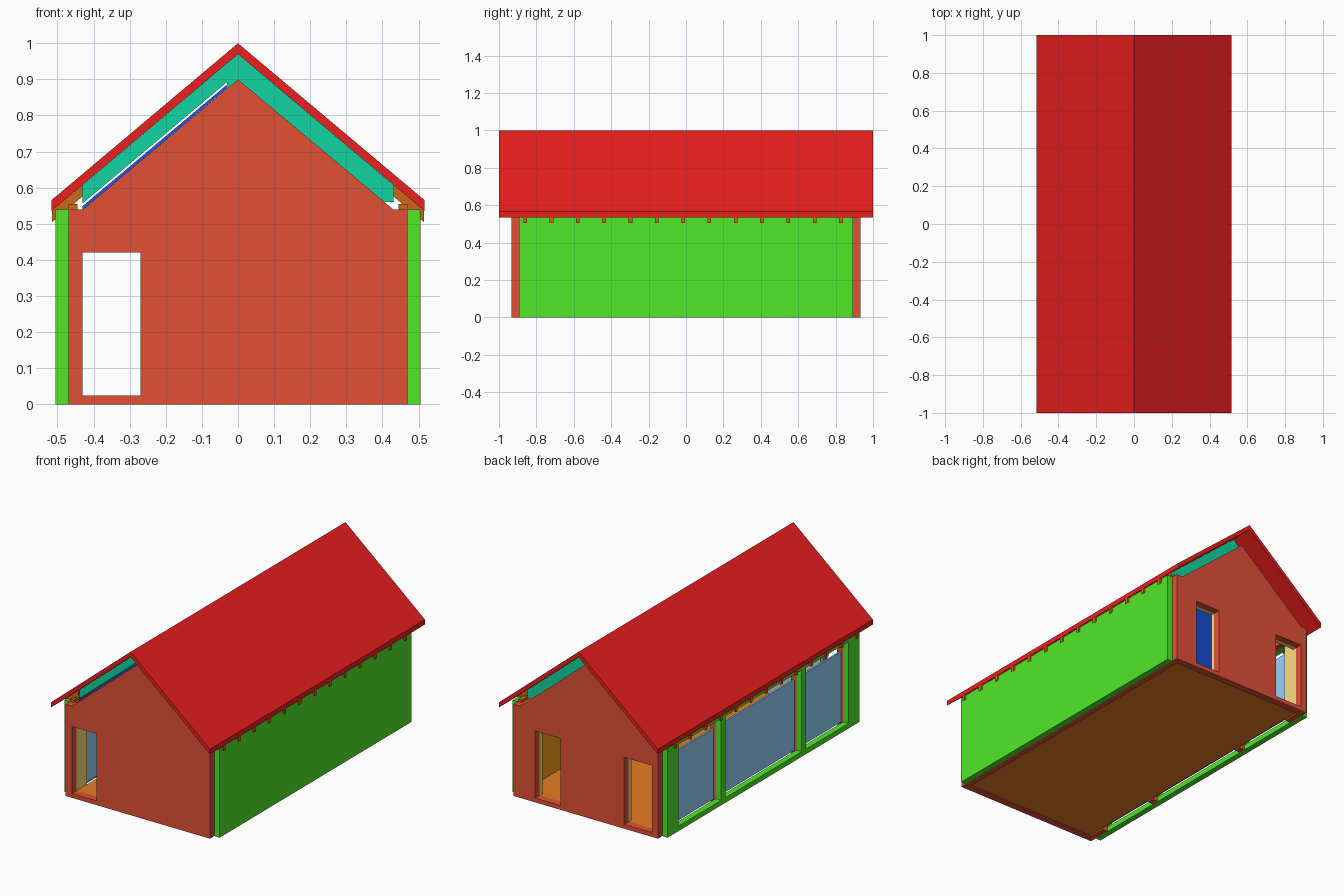
import bpy, bmesh

if "Cube" in bpy.data.objects:
    bpy.data.objects.remove(bpy.data.objects["Cube"])

SLOPE = 0.841          # roof pitch: drop per unit x


def material(name, *rgb):
    """Material from 0-255 screen colour, converted to linear."""
    m = bpy.data.materials.new(name)
    m.diffuse_color = [((c / 255 + 0.055) / 1.055) ** 2.4 for c in rgb] + [1]
    m.use_nodes = True
    m.node_tree.nodes["Principled BSDF"].inputs["Base Color"].default_value = m.diffuse_color
    return m


RED = material("roof_red", 236, 30, 30)
BRICK = material("brick", 226, 80, 54)
GREEN = material("green", 80, 232, 40)
TEAL = material("teal", 17, 213, 161)
BLUE = material("ceiling_blue", 26, 88, 240)
ORANGE = material("floor_orange", 230, 125, 35)
TIMBER = material("timber", 205, 105, 25)
GOLD = material("gold", 250, 158, 24)
TAN = material("tan", 252, 222, 130)
GLASS = material("glass", 150, 210, 255)


def prism(name, profile, y0, y1, mat):
    """Extrude an (x, z) outline along y."""
    bm = bmesh.new()
    face = bm.faces.new([bm.verts.new((x, y0, z)) for x, z in profile])
    ext = bmesh.ops.extrude_face_region(bm, geom=[face])
    verts = [v for v in ext["geom"] if isinstance(v, bmesh.types.BMVert)]
    bmesh.ops.translate(bm, verts=verts, vec=(0, y1 - y0, 0))
    bmesh.ops.recalc_face_normals(bm, faces=bm.faces)
    mesh = bpy.data.meshes.new(name)
    bm.to_mesh(mesh)
    bm.free()
    ob = bpy.data.objects.new(name, mesh)
    bpy.context.collection.objects.link(ob)
    if mat:
        mesh.materials.append(mat)
    return ob


def box(name, x0, x1, y0, y1, z0, z1, mat):
    return prism(name, [(x0, z0), (x1, z0), (x1, z1), (x0, z1)], y0, y1, mat)


def cut_openings(ob, doors, y):
    for x0, x1 in doors:
        cutter = box("door_cutter", x0, x1, y - 0.2, y + 0.2, 0.025, 0.42, None)
        cutter.hide_render = True
        mod = ob.modifiers.new("door", 'BOOLEAN')
        mod.operation = 'DIFFERENCE'
        mod.solver = 'EXACT'
        mod.object = cutter
        bpy.context.view_layer.objects.active = ob
        bpy.ops.object.modifier_apply(modifier=mod.name)
        bpy.data.objects.remove(cutter)


def band(top, bottom, x0, x1, s):
    """Sloping strip between two parallel pitch lines on side s."""
    return [(s * x0, top - SLOPE * x0), (s * x1, top - SLOPE * x1),
            (s * x1, bottom - SLOPE * x1), (s * x0, bottom - SLOPE * x0)]


# Roof slabs, insulation and ceiling boards
for s, side in ((-1, "left"), (1, "right")):
    prism("roof_" + side, band(1.0, 0.97, 0, 0.517, s), -1, 1, RED)
    box("wall_plate_" + side, *sorted((s * 0.445, s * 0.47)), -0.89, 0.89, 0.54, 0.555, TIMBER)
prism("insulation_left", [(0, 0.97), (-0.43, 0.608), (-0.43, 0.557), (-0.03, 0.893),
                          (-0.03, 0.875), (0, 0.90)], -0.86, 0.86, TEAL)
prism("insulation_right", [(0, 0.97), (0.43, 0.608), (0.43, 0.56), (0.405, 0.56), (0, 0.90)],
      -0.86, 0.86, TEAL)
prism("ceiling_left", band(0.911, 0.901, 0.03, 0.43, -1), -0.86, 0.86, BLUE)
prism("ceiling_right", band(0.90, 0.89, 0, 0.43, 1), -0.86, 0.86, BLUE)

# Rafter tails under both eaves
for i in range(13):
    y = -0.86 + 0.1407 * i
    for s, side in ((-1, "left"), (1, "right")):
        prism(f"rafter_{side}_{i}", band(0.97, 0.938, 0.43, 0.515, s), y - 0.01, y + 0.01, TIMBER)

# Gable walls with door openings, and their inner linings
door, back_door, side_door = (-0.43, -0.27), (-0.43, -0.25), (0.165, 0.33)
gable = [(-0.47, 0), (0.47, 0), (0.47, 0.54), (0.43, 0.54), (0, 0.90), (-0.43, 0.54), (-0.47, 0.54)]
lining = [(-0.43, 0.025), (0.43, 0.025), (0.43, 0.53), (0, 0.888), (-0.43, 0.53)]
for s, side, doors in ((-1, "front", [door]), (1, "back", [back_door, side_door])):
    wall = prism("gable_" + side, gable, *sorted((s * 0.89, s * 0.932)), BRICK)
    cut_openings(wall, doors, s * 0.91)
    inner = prism("gable_lining_" + side, lining, *sorted((s * 0.865, s * 0.89)),
                  TAN if side == "back" else None)
    cut_openings(inner, doors, s * 0.875)

# Floor and solid right wall
box("floor", -0.43, 0.43, -0.89, 0.89, 0.005, 0.025, ORANGE)
box("right_cladding", 0.47, 0.505, -0.892, 0.892, 0, 0.54, GREEN)
box("right_wall_core", 0.435, 0.47, -0.89, 0.89, 0, 0.54, BRICK)
box("right_lining", 0.43, 0.435, -0.89, 0.89, 0.025, 0.54, GOLD)

# Left wall: green frame, red inner posts and glazing
box("left_sill", -0.505, -0.47, -0.892, 0.892, 0, 0.03, GREEN)
box("left_top_rail", -0.505, -0.47, -0.892, 0.892, 0.51, 0.54, GREEN)
box("left_inner_rail", -0.47, -0.435, -0.89, 0.89, 0.51, 0.54, BRICK)
for s, side in ((-1, "front"), (1, "back")):
    ends = sorted((s * 0.79, s * 0.892))
    box("left_end_post_" + side, -0.505, -0.47, *ends, 0.03, 0.51, GREEN)
    box("left_inner_end_" + side, -0.47, -0.435, *sorted((s * 0.79, s * 0.89)), 0, 0.51, BRICK)
    box("left_end_lining_" + side, -0.435, -0.43, *sorted((s * 0.79, s * 0.89)), 0.025, 0.53, TAN)
    mid = s * 0.375
    box("left_mid_post_" + side, -0.505, -0.47, mid - 0.02, mid + 0.02, 0.03, 0.51, GREEN)
    box("left_inner_post_" + side, -0.47, -0.435, mid - 0.02, mid + 0.02, 0, 0.51, BRICK)
for i, (y0, y1) in enumerate(((-0.79, -0.395), (-0.355, 0.355), (0.395, 0.79))):
    box(f"glass_{i}", -0.457, -0.447, y0, y1, 0.025, 0.44, GLASS)
